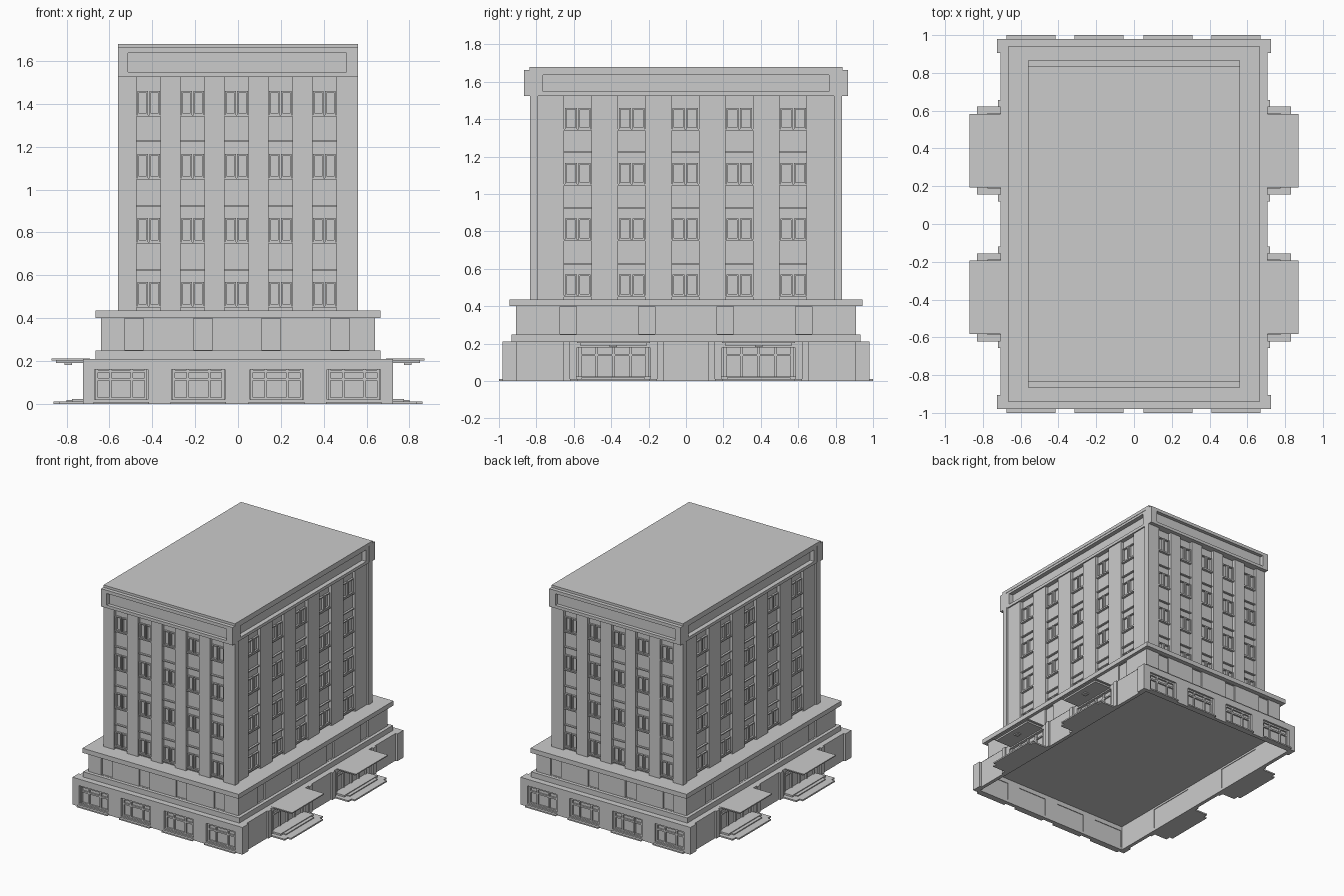
import bpy, bmesh

if "Cube" in bpy.data.objects:
    bpy.data.objects.remove(bpy.data.objects["Cube"])

SIDES = ("front", "back", "right", "left")


class Part:
    """Collects boxes into one flat-shaded mesh object."""
    def __init__(self, name):
        self.name, self.bm = name, bmesh.new()

    def box(self, x0, x1, y0, y1, z0, z1, open_bottom=False):
        r = bmesh.ops.create_cube(self.bm, size=1)
        for v in r["verts"]:
            v.co.x = x1 if v.co.x > 0 else x0
            v.co.y = y1 if v.co.y > 0 else y0
            v.co.z = z1 if v.co.z > 0 else z0
        if open_bottom:
            low = [f for f in r["verts"][0].link_faces[:] + r["verts"][-1].link_faces[:]
                   if all(abs(v.co.z - z0) < 1e-6 for v in f.verts)]
            bmesh.ops.delete(self.bm, geom=list(set(low)), context="FACES")

    def on(self, side, u0, u1, d0, d1, z0, z1):
        """Box on a facade: u runs along the wall, d is distance from the centre."""
        s = -1 if side in ("front", "left") else 1
        a, b = sorted((s * d0, s * d1))
        if side in ("front", "back"):
            self.box(u0, u1, a, b, z0, z1)
        else:
            self.box(a, b, u0, u1, z0, z1)

    def wall(self, side, u0, u1, d0, d1, z0, z1, centres, w, za, zb):
        """Wall layer with a row of equal openings."""
        u = u0
        for c in centres:
            self.on(side, u, c - w / 2, d0, d1, z0, z1)
            if za > z0:
                self.on(side, c - w / 2, c + w / 2, d0, d1, z0, za)
            if zb < z1:
                self.on(side, c - w / 2, c + w / 2, d0, d1, zb, z1)
            u = c + w / 2
        self.on(side, u, u1, d0, d1, z0, z1)

    def done(self):
        me = bpy.data.meshes.new(self.name)
        self.bm.to_mesh(me)
        self.bm.free()
        bpy.context.collection.objects.link(bpy.data.objects.new(self.name, me))


# Ground floor: hollow shell, open underneath, with shop windows and doorways
shell = Part("ground_floor_shell")
shell.box(-.685, .685, -.955, .955, 0, .205, open_bottom=True)
shell.done()

shop_x = (-.545, -.185, .18, .54)
door_y = (-.388, .388)
walls = Part("ground_floor_walls")
glazing = Part("shop_window_bars")
sills = Part("shop_window_sills")
for s in ("front", "back"):
    walls.wall(s, -.722, .722, .95, .98, 0, .21, shop_x, .25, .02, .16)
    for c in shop_x:
        sills.on(s, c - .13, c + .13, .97, 1.0, 0, .01)
        for du in (-.115, -.05, .05, .115):
            glazing.on(s, c + du - .006, c + du + .006, .955, .968, .02, .16)
        for z in (.024, .115, .152):
            glazing.on(s, c - .12, c + .12, .955, .967, z - .006, z + .006)
for s in ("right", "left"):
    walls.wall(s, -.95, .95, .68, .708, 0, .21, door_y, .39, .02, .18)
    for e in (-1, 1):
        a, b = sorted((e * .905, e * .98))
        walls.on(s, a, b, .69, .724, 0, .21)
    for c in door_y:
        for e in (-1, 1):
            walls.on(s, c + e * .25 - .018, c + e * .25 + .018, .70, .72, 0, .21)
walls.box(-.708, .708, -.97, .97, .195, .21)
for p in (walls, glazing, sills):
    p.done()

# Entrances: steps, canopy, door bars, lamp
steps, canopy, doors = Part("entrance_steps"), Part("entrance_canopies"), Part("entrance_doors")
for s in ("right", "left"):
    for c in door_y:
        steps.on(s, c - .195, c + .195, .69, .86, 0, .011)
        steps.on(s, c - .233, c + .233, .69, .832, 0, .011)
        steps.on(s, c - .17, c + .17, .69, .80, .011, .018)
        steps.on(s, c - .20, c + .20, .69, .775, .011, .024)
        canopy.on(s, c - .195, c + .195, .69, .87, .203, .211)
        canopy.on(s, c - .18, c + .18, .69, .85, .19, .203)
        canopy.on(s, c - .02, c + .02, .775, .81, .182, .19)
        for du in (-.18, -.09, 0, .09, .18):
            doors.on(s, c + du - .008, c + du + .008, .685, .697, .02, .18)
        doors.on(s, c - .19, c + .19, .685, .696, .135, .145)
for p in (steps, canopy, doors):
    p.done()

# Mezzanine with two cornices and shallow windows
mezz = Part("mezzanine")
mezz.box(-.628, .628, -.895, .895, .22, .42)
for s, c, half, d in (("front", (-.485, -.163, .154, .476), .64, .908),
                      ("back", (-.485, -.163, .154, .476), .64, .908),
                      ("right", (-.63, -.21, .21, .63), .908, .64),
                      ("left", (-.63, -.21, .21, .63), .908, .64)):
    mezz.wall(s, -half, half, d - .02, d, .25, .40, c, .09, .252, .398)
mezz.done()
cornice = Part("mezzanine_cornices")
cornice.box(-.665, .665, -.934, .934, .21, .25)
cornice.box(-.665, .665, -.943, .943, .40, .435)
cornice.done()

# Tower: core, piers between the recessed window strips, corner piers
core, piers = Part("tower_core"), Part("tower_piers")
core.box(-.522, .522, -.81, .81, .43, 1.66)
front_c = [-.007 + .205 * i for i in range(-2, 3)]
side_c = [-.003 + .288 * i for i in range(-2, 3)]
windows, ledges = Part("tower_windows"), Part("spandrel_ledges")
for s in SIDES:
    fb = s in ("front", "back")
    cs, w, half, d0, d1 = (front_c, .112, .55, .80, .835) if fb else (side_c, .145, .82, .515, .547)
    piers.wall(s, -half, half, d0, d1, .43, 1.53, cs, w, .43, 1.53)
    base = .81 if fb else .522
    for c in cs:
        for z in (.457, .756, 1.054, 1.348):
            # two sashes with a dark gap, sill and head
            for e in (-1, 1):
                m = c + e * w * .25
                h = w * .22
                for x in (m - h, m + h - .008):
                    windows.on(s, x, x + .008, base, base + .014, z, z + .112)
                for zz in (z, z + .104):
                    windows.on(s, m - h, m + h, base, base + .014, zz, zz + .008)
            windows.on(s, c - w / 2, c + w / 2, base, base + .019, z - .008, z)
        for z in (.625, .925, 1.225):
            ledges.on(s, c - w / 2, c + w / 2, base, base + .015, z - .004, z + .004)
for sx in (-1, 1):
    for sy in (-1, 1):
        x0, x1 = sorted((sx * .50, sx * .56))
        y0, y1 = sorted((sy * .79, sy * .835))
        piers.box(x0, x1, y0, y1, .43, 1.53)
for p in (core, piers, windows, ledges):
    p.done()

# Parapet with a long sunken panel on each side, and roof cap
parapet = Part("parapet")
for s in SIDES:
    if s in ("front", "back"):
        parapet.wall(s, -.56, .56, .80, .865, 1.525, 1.662, (-.003,), 1.02, 1.548, 1.637)
        parapet.on(s, -.53, .53, .80, .838, 1.53, 1.65)
    else:
        parapet.wall(s, -.84, .84, .51, .557, 1.525, 1.662, (0,), 1.53, 1.548, 1.637)
parapet.done()
roof = Part("roof_cap")
roof.box(-.56, .56, -.837, .837, 1.655, 1.68)
roof.done()
